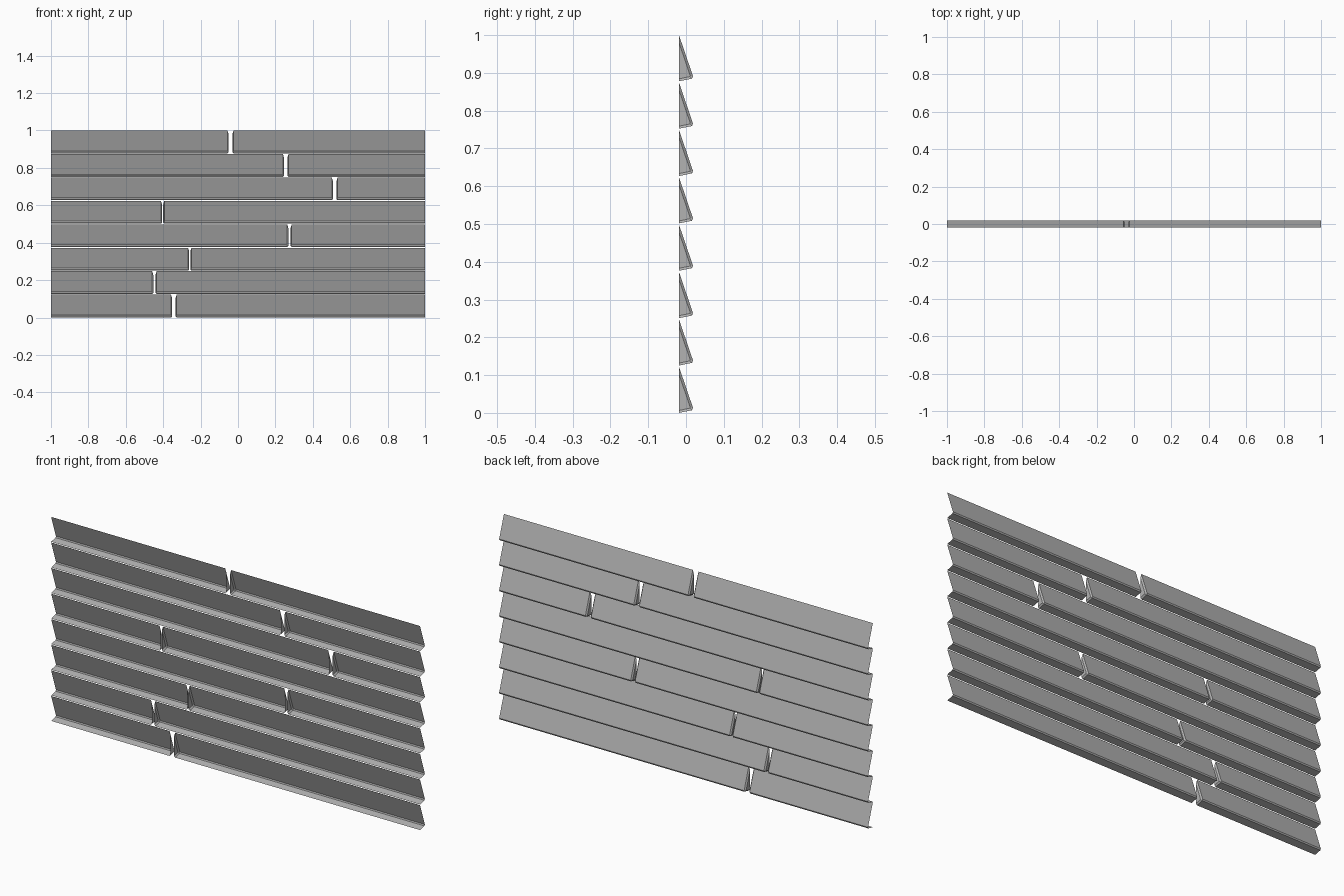
import bpy
import bmesh

cube = bpy.data.objects.get("Cube")
if cube:
    bpy.data.objects.remove(cube, do_unlink=True)

# Single painted finish
paint = bpy.data.materials.new("siding_grey")
paint.use_nodes = True
GREY = (0.45, 0.45, 0.45, 1)
paint.diffuse_color = GREY
paint.node_tree.nodes["Principled BSDF"].inputs["Base Color"].default_value = GREY

# Open board section (y, z): top edge, chamfered drip corner, underside lip
SECTION = [(-0.0185, 0.122), (0.0185, 0.0135), (0.016, 0.007), (-0.0185, 0)]
# Smaller section of the end cap at the butt joint
CAP = [(-0.0185, 0.102), (0.0113, 0.0145), (0.0105, 0.0125), (-0.0185, 0.0065)]
PITCH = 0.1254
BEVEL = 0.006

# Joint position and clear gap for each course, bottom to top
JOINTS = [(-0.343, 0.018), (-0.447, 0.012), (-0.258, 0.006), (0.275, 0.012),
          (-0.403, 0.006), (0.517, 0.019), (0.255, 0.018), (-0.04, 0.02)]


def add_board(name, outer_x, joint_x, z):
    """Hollow clapboard, open at the outer end and capped at the joint."""
    inward = 1 if outer_x > joint_x else -1
    bm = bmesh.new()

    def ring(x, profile):
        return [bm.verts.new((x, y, z + h)) for y, h in profile]

    rings = [ring(outer_x, SECTION),
             ring(joint_x + inward * BEVEL, SECTION),
             ring(joint_x, CAP)]
    for a, b in zip(rings, rings[1:]):
        for k in range(len(a) - 1):
            bm.faces.new((a[k], a[k + 1], b[k + 1], b[k]))
    bm.faces.new(rings[-1])

    # The sloping face looks outward to +y
    bm.normal_update()
    bm.faces.ensure_lookup_table()
    if bm.faces[0].normal.y < 0:
        bmesh.ops.reverse_faces(bm, faces=bm.faces[:])

    mesh = bpy.data.meshes.new(name)
    bm.to_mesh(mesh)
    bm.free()
    mesh.materials.append(paint)
    board = bpy.data.objects.new(name, mesh)
    bpy.context.collection.objects.link(board)


# Two boards per course, meeting at a staggered joint
for i, (centre, gap) in enumerate(JOINTS):
    for side, sign in (("left", 1), ("right", -1)):
        add_board(f"siding_board_{i + 1}_{side}", sign,
                  centre + sign * gap / 2, i * PITCH)
